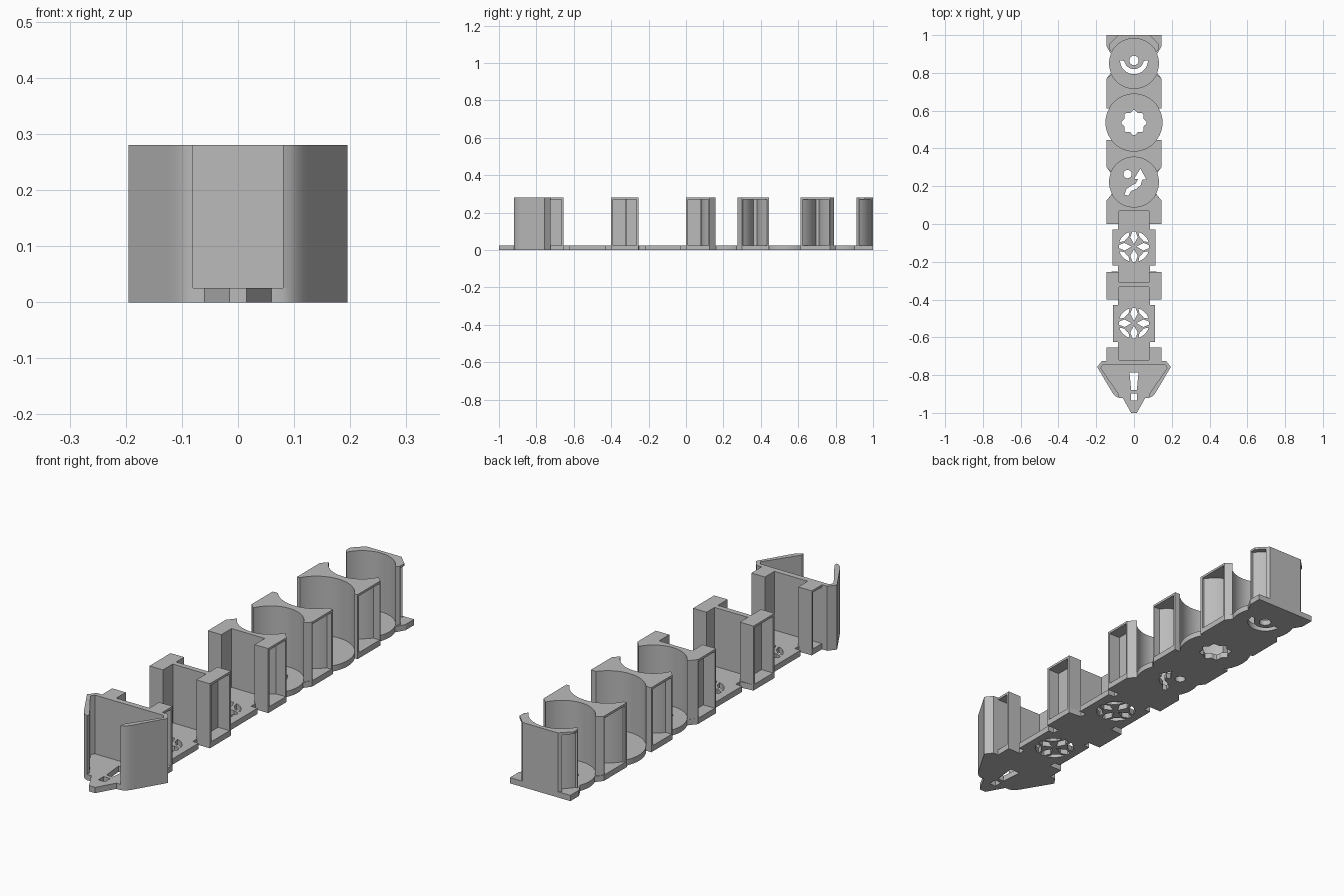
import bpy, bmesh
from math import sin, cos, pi, radians, sqrt

if "Cube" in bpy.data.objects:
    bpy.data.objects.remove(bpy.data.objects["Cube"])

BASE, TOP, SIDE = 0.025, 0.28, 0.145

grey = bpy.data.materials.new("light grey plastic")
grey.use_nodes = True
grey.diffuse_color = (0.5, 0.5, 0.5, 1)
grey.node_tree.nodes["Principled BSDF"].inputs["Base Color"].default_value = (0.5, 0.5, 0.5, 1)


# Helpers: outlines, prisms and cuts
def arc(cx, cy, r, start, end, n=24):
    angles = [radians(start + (end - start) * i / n) for i in range(n + 1)]
    return [(cx + r * cos(a), cy + r * sin(a)) for a in angles]


def circle(cx, cy, r, n=64):
    return arc(cx, cy, r, 0, 360, n)[:-1]


def mirrored(half):
    return half + [(-x, y) for x, y in reversed(half)]


def rect(x0, x1, y0, y1):
    return [(x0, y0), (x1, y0), (x1, y1), (x0, y1)]


def bulge(cy, r, y0, y1, n=16):
    ys = [y0 + (y1 - y0) * i / n for i in range(n + 1)]
    return [(sqrt(r * r - (y - cy) ** 2), y) for y in ys]


def prism(name, outlines, z0, z1):
    bm = bmesh.new()
    for outline in outlines:
        face = bm.faces.new([bm.verts.new((x, y, z0)) for x, y in outline])
        grown = bmesh.ops.extrude_face_region(bm, geom=[face])
        verts = [v for v in grown["geom"] if isinstance(v, bmesh.types.BMVert)]
        bmesh.ops.translate(bm, vec=(0, 0, z1 - z0), verts=verts)
    bmesh.ops.recalc_face_normals(bm, faces=bm.faces)
    mesh = bpy.data.meshes.new(name)
    bm.to_mesh(mesh)
    bm.free()
    mesh.materials.append(grey)
    obj = bpy.data.objects.new(name, mesh)
    bpy.context.collection.objects.link(obj)
    return obj


def cut(obj, cutter):
    cutter.hide_render = True
    mod = obj.modifiers.new("cut", "BOOLEAN")
    mod.operation, mod.solver, mod.object = "DIFFERENCE", "EXACT", cutter
    bpy.context.view_layer.objects.active = obj
    bpy.ops.object.modifier_apply(modifier=mod.name)
    bpy.data.objects.remove(cutter)


def smooth(obj):
    bpy.ops.object.select_all(action="DESELECT")
    obj.select_set(True)
    bpy.context.view_layer.objects.active = obj
    bpy.ops.object.shade_smooth_by_angle(angle=radians(25))


# Compartments: three round (centre y, radius) and two rectangular (y range)
ROUND = [(0.85, 0.132), (0.537, 0.151), (0.222, 0.132)]
SLOTS = [(-0.31, 0.07), (-0.72, -0.333)]
SLOT_X = 0.08
arm = [(SLOT_X, -0.92), (0.093, -0.915), (0.105, -0.905), (0.115, -0.892), (0.125, -0.875),
       (0.195, -0.757), (0.17, -0.725)]


def slot_floor(y0, y1, x):
    neck = SLOT_X + 0.004
    return [(neck, y0 - 0.03), (neck, y0), (x, y0), (x, y1), (neck, y1), (neck, y1 + 0.03)]


# Base plate outline, front to back
half = [(0.015, -1), (0.06, -0.92)] + arm
half += [(SIDE, -0.725), (SIDE, -0.655)] + slot_floor(-0.625, -0.43, 0.112)
half += [(SIDE, -0.4), (SIDE, -0.255)] + slot_floor(-0.22, -0.03, 0.115)
half += [(SIDE, 0), (SIDE, 0.125)] + bulge(*ROUND[2], 0.16, 0.27)
half += [(SIDE, 0.3), (SIDE, 0.445)] + bulge(*ROUND[1], 0.445, 0.612)
half += [(SIDE, 0.612), (SIDE, 0.77)] + bulge(*ROUND[0], 0.8, 0.9)
half += [(SIDE, 0.94), (SIDE, 1)]
base = prism("base_plate", [mirrored(half)], 0, BASE)

# Cut-out symbols in the floor
holes = [circle(0, 0.866, 0.025, 32)]
holes.append(arc(0, 0.867, 0.074, 180, 360) + arc(0, 0.872, 0.052, 350, 190))
scallop = [2 * pi * i / 64 for i in range(64)]
holes.append([((0.061 + 0.006 * cos(8 * a)) * cos(a), 0.537 + (0.061 + 0.006 * cos(8 * a)) * sin(a))
              for a in scallop])
holes.append(circle(-0.034, 0.264, 0.022, 32))
holes.append([(0.035, 0.293), (0.065, 0.235), (0.045, 0.237), (0.035, 0.205), (0.01, 0.185),
              (-0.015, 0.175), (-0.03, 0.15), (-0.05, 0.155), (-0.04, 0.185), (-0.015, 0.203),
              (0.01, 0.215), (0.02, 0.237), (0, 0.24)])
for cy in (-0.12, -0.525):
    for q in range(4):
        a = q * pi / 2
        petal = [(0.012, 0), (0.05, -0.02), (0.08, -0.008), (0.08, 0.008), (0.05, 0.02)]
        holes.append([(x * cos(a) - y * sin(a), cy + x * sin(a) + y * cos(a)) for x, y in petal])
        holes.append(arc(0, cy, 0.081, q * 90 + 17, q * 90 + 73, 12)
                     + arc(0, cy, 0.058, q * 90 + 60, q * 90 + 30, 6))
holes.append(mirrored([(0.015, -0.88), (0.024, -0.785)]))
holes.append(rect(-0.016, 0.016, -0.935, -0.898))
cut(base, prism("hole_cutter", holes, -0.1, 0.1))
smooth(base)

# Towers: half outline, pocket y range
towers = {
    "back_tower": ([(0.108, 0.9), (0.13, 0.925), (0.13, 0.955), (0.085, 1)], (0.928, 0.988)),
    "round_divider_back": ([(SIDE, 0.612), (SIDE, 0.77), (0.11, 0.8)], (0.624, 0.765)),
    "round_divider_front": ([(0.115, 0.27), (SIDE, 0.3), (SIDE, 0.445)], (0.305, 0.433)),
    "mixed_divider": ([(SIDE, 0), (SIDE, 0.125), (0.115, 0.16)], (0.01, 0.12)),
    "slot_divider": ([(SIDE, -0.4), (SIDE, -0.255)], (-0.39, -0.265)),
    "arrow_tower": (arm + [(SIDE, -0.725), (SIDE, -0.655)], (-0.724, -0.665)),
}
arrow_room = mirrored([(SLOT_X, -1.1), (SLOT_X, -0.903), (0.175, -0.762), (0.165, -0.745)])
WALL = 0.01


def room_cutters(grow):
    for cy, r in ROUND:
        yield [circle(0, cy, r + grow, 96)]
    for y0, y1 in SLOTS:
        yield [rect(-SLOT_X - grow, SLOT_X + grow, y0 - grow, y1 + grow)]


for name, (outline, (y0, y1)) in towers.items():
    tower = prism(name, [mirrored(outline)], BASE, TOP)
    for room in room_cutters(0):
        cut(tower, prism("room_cutter", room, -0.1, 0.5))
    if name == "arrow_tower":
        cut(tower, prism("room_cutter", [arrow_room], -0.1, 0.5))
    # Side pockets that leave a thin shell around each compartment
    pocket = prism("pocket_cutter", [rect(0.03, 0.3, y0, y1), rect(-0.3, -0.03, y0, y1)],
                   0, TOP - WALL)
    for room in room_cutters(WALL):
        cut(pocket, prism("room_cutter", room, -0.1, 0.5))
    cut(tower, pocket)
    smooth(tower)
